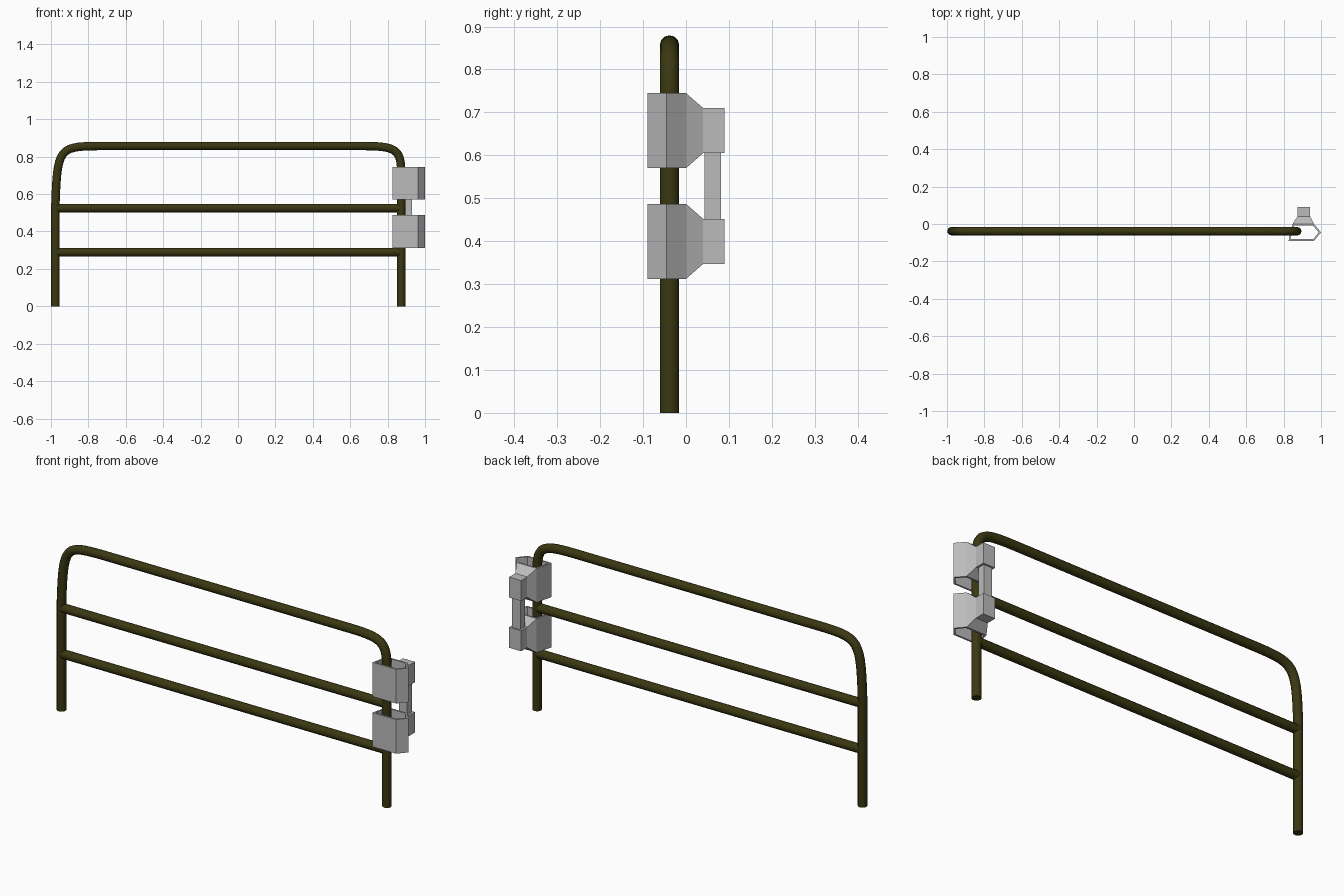
import bpy, bmesh
from mathutils import Vector

if "Cube" in bpy.data.objects:
    bpy.data.objects.remove(bpy.data.objects["Cube"])

Y = -0.0385   # plane of the tubes
R = 0.0225    # tube radius


def material(name, rgb):
    m = bpy.data.materials.new(name)
    m.diffuse_color = (*rgb, 1)
    m.use_nodes = True
    m.node_tree.nodes["Principled BSDF"].inputs["Base Color"].default_value = m.diffuse_color
    return m


OLIVE = material("dark olive paint", (0.042, 0.039, 0.006))
GREY = material("light grey metal", (0.5, 0.5, 0.5))


def tube(name, points):
    """Bezier tube; each point is (co, left handle, right handle) in x,z."""
    cu = bpy.data.curves.new(name, 'CURVE')
    cu.dimensions = '3D'
    cu.bevel_depth = R
    cu.bevel_resolution = 4
    cu.resolution_u = 14
    cu.use_fill_caps = True
    sp = cu.splines.new('BEZIER')
    sp.bezier_points.add(len(points) - 1)
    for bp, (co, hl, hr) in zip(sp.bezier_points, points):
        bp.handle_left_type = bp.handle_right_type = 'FREE'
        bp.co, bp.handle_left, bp.handle_right = [(p[0], Y, p[1]) for p in (co, hl, hr)]
    ob = bpy.data.objects.new(name, cu)
    bpy.context.collection.objects.link(ob)
    cu.materials.append(OLIVE)
    bpy.ops.object.select_all(action='DESELECT')
    ob.select_set(True)
    bpy.context.view_layer.objects.active = ob
    bpy.ops.object.convert(target='MESH')
    bpy.ops.object.shade_smooth_by_angle(angle=0.8)
    return ob


def loft(name, rings, closed=False):
    """Skin a list of equal-length rings; closed joins last to first, else caps."""
    bm = bmesh.new()
    vs = [[bm.verts.new(p) for p in r] for r in rings]
    n = len(rings[0])
    pairs = list(zip(vs, vs[1:])) + ([(vs[-1], vs[0])] if closed else [])
    for a, b in pairs:
        for i in range(n):
            bm.faces.new((a[i], a[(i + 1) % n], b[(i + 1) % n], b[i]))
    if not closed:
        bm.faces.new(vs[0])
        bm.faces.new(vs[-1])
    bmesh.ops.recalc_face_normals(bm, faces=bm.faces)
    me = bpy.data.meshes.new(name)
    bm.to_mesh(me)
    bm.free()
    me.materials.append(GREY)
    ob = bpy.data.objects.new(name, me)
    bpy.context.collection.objects.link(ob)
    return ob


def rect(x0, x1, y, z0, z1):
    return [(x0, y, z0), (x1, y, z0), (x1, y, z1), (x0, y, z1)]


# Bent outer frame: left leg, top bar, right leg
XL, XR, ZT = -0.976, 0.873, 0.857
tube("outer_frame", [
    ((XL, 0.0), (XL, 0.0), (XL, 0.2)),
    ((XL, 0.55), (XL, 0.35), (-0.966, 0.85)),
    ((-0.74, ZT), (-0.955, 0.855), (-0.3, ZT)),
    ((0.66, ZT), (0.3, ZT), (0.85, ZT)),
    ((XR, 0.70), (XR, 0.84), (XR, 0.5)),
    ((XR, 0.0), (XR, 0.2), (XR, 0.0)),
])

# Two cross rails
for name, z in (("upper_rail", 0.525), ("lower_rail", 0.289)):
    tube(name, [((XL, z), (XL, z), (-0.3, z)), ((XR, z), (0.3, z), (XR, z))])

# Clamps: hollow pointed sleeve, tapered neck and back block
OUTER = [(0.826, -0.09), (0.962, -0.09), (1.0, -0.045), (0.962, 0.0), (0.848, 0.0)]
INNER = [(0.836, -0.081), (0.958, -0.081), (0.988, -0.045), (0.958, -0.009), (0.855, -0.009)]
for label, z0 in (("upper", 0.57), ("lower", 0.312)):
    z1 = z0 + 0.175
    a, b = z0 + 0.035, z1 - 0.035
    loft(label + "_clamp_sleeve", [
        [(x, y, z) for x, y in ring]
        for ring, z in ((OUTER, z0), (OUTER, z1), (INNER, z1), (INNER, z0))], closed=True)
    loft(label + "_clamp_neck_and_block", [
        rect(0.848, 0.962, 0.0, z0, z1),
        rect(0.874, 0.942, 0.04, a, b),
        rect(0.874, 0.942, 0.09, a, b)])

# Bar joining the two clamps
loft("clamp_link_bar", [rect(0.884, 0.931, 0.043, 0.44, 0.615),
                        rect(0.884, 0.931, 0.081, 0.44, 0.615)])
